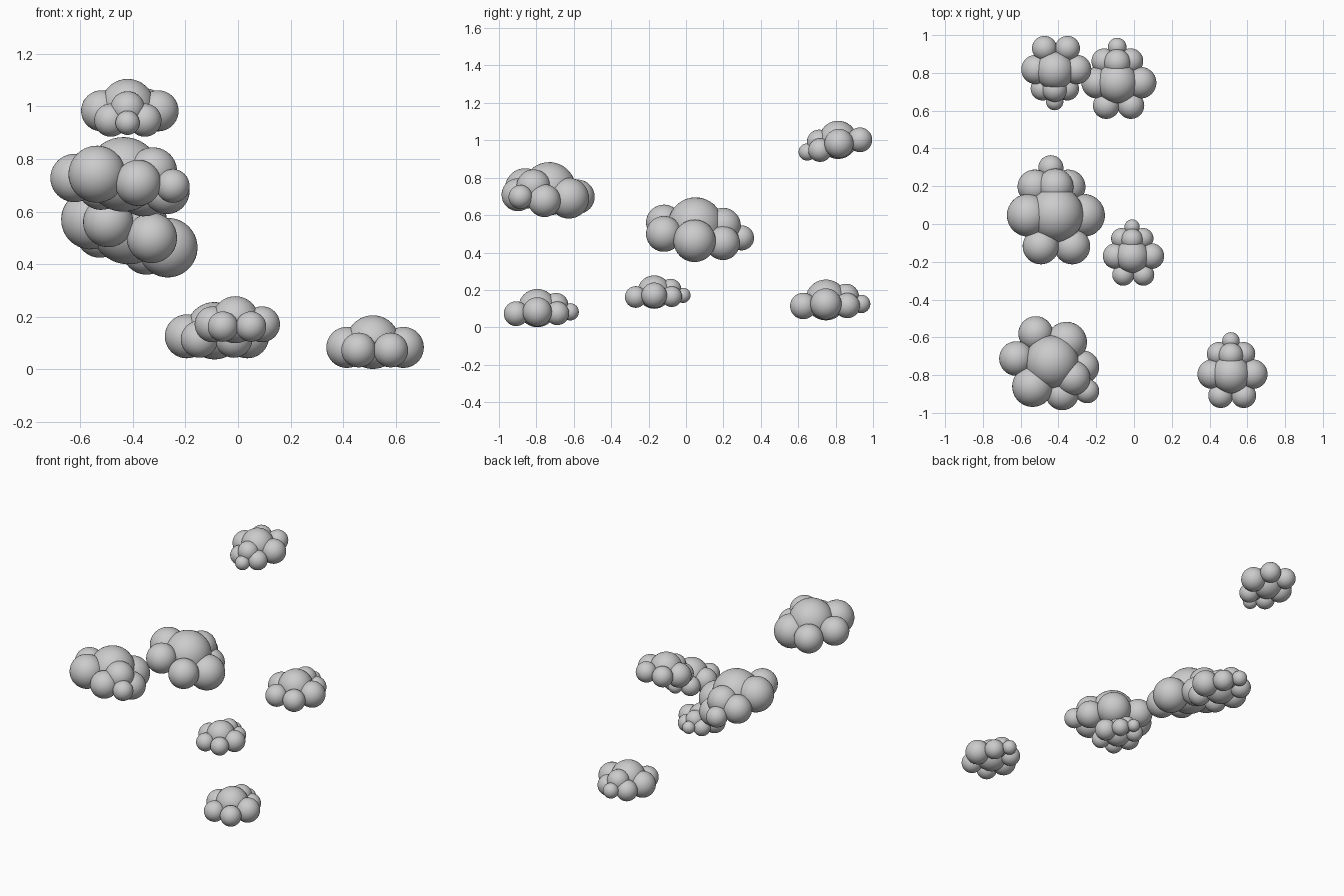
import bpy, bmesh
from math import radians
from mathutils import Matrix, Vector, Euler

if "Cube" in bpy.data.objects:
    bpy.data.objects.remove(bpy.data.objects["Cube"])

# Puffs of one cloud: centre x, y, z and radius
PUFFS = [
    (0, 0, .02, .102),          # core
    (-.099, 0, 0, .078),        # side puffs
    (.116, 0, 0, .078),
    (-.054, -.113, -.01, .066), # front puffs
    (.068, -.113, -.01, .066),
    (-.064, .107, -.008, .063), # back puffs
    (.066, .107, -.008, .063),
    (0, .10, .035, .066),       # upper back puff
    (0, .176, 0, .046),         # tail puff
]


def cloud(name, loc, size, rot=(0, 0, 0), flip=1):
    """Build one cloud from overlapping spheres; flip=-1 turns the tail forward."""
    bm = bmesh.new()
    turn = Euler([radians(a) for a in rot]).to_matrix()
    for x, y, z, r in PUFFS:
        p = Vector(loc) + turn @ (Vector((x, y * flip, z)) * size)
        m = Matrix.Translation(p) @ turn.to_4x4()
        bmesh.ops.create_uvsphere(bm, u_segments=40, v_segments=20,
                                  radius=r * size, matrix=m)
    for f in bm.faces:
        f.smooth = True
    me = bpy.data.meshes.new(name)
    bm.to_mesh(me)
    bm.free()
    ob = bpy.data.objects.new(name, me)
    bpy.context.collection.objects.link(ob)
    return ob


# Level clouds
cloud("low_right_cloud", (.513, -.795, .083), 1.0)
cloud("low_back_cloud", (-.089, .748, .125), 1.07)
cloud("small_middle_cloud", (-.01, -.17, .171), .875)

# Tilted clouds
cloud("large_left_cloud", (-.425, .046, .52), 1.45, (-10, 20, 0))
cloud("front_left_cloud", (-.44, -.734, .714), 1.39, (-4, -10, -127.5))
cloud("high_back_cloud", (-.42, .818, .983), 1.0, (15, 0, 0), flip=-1)
